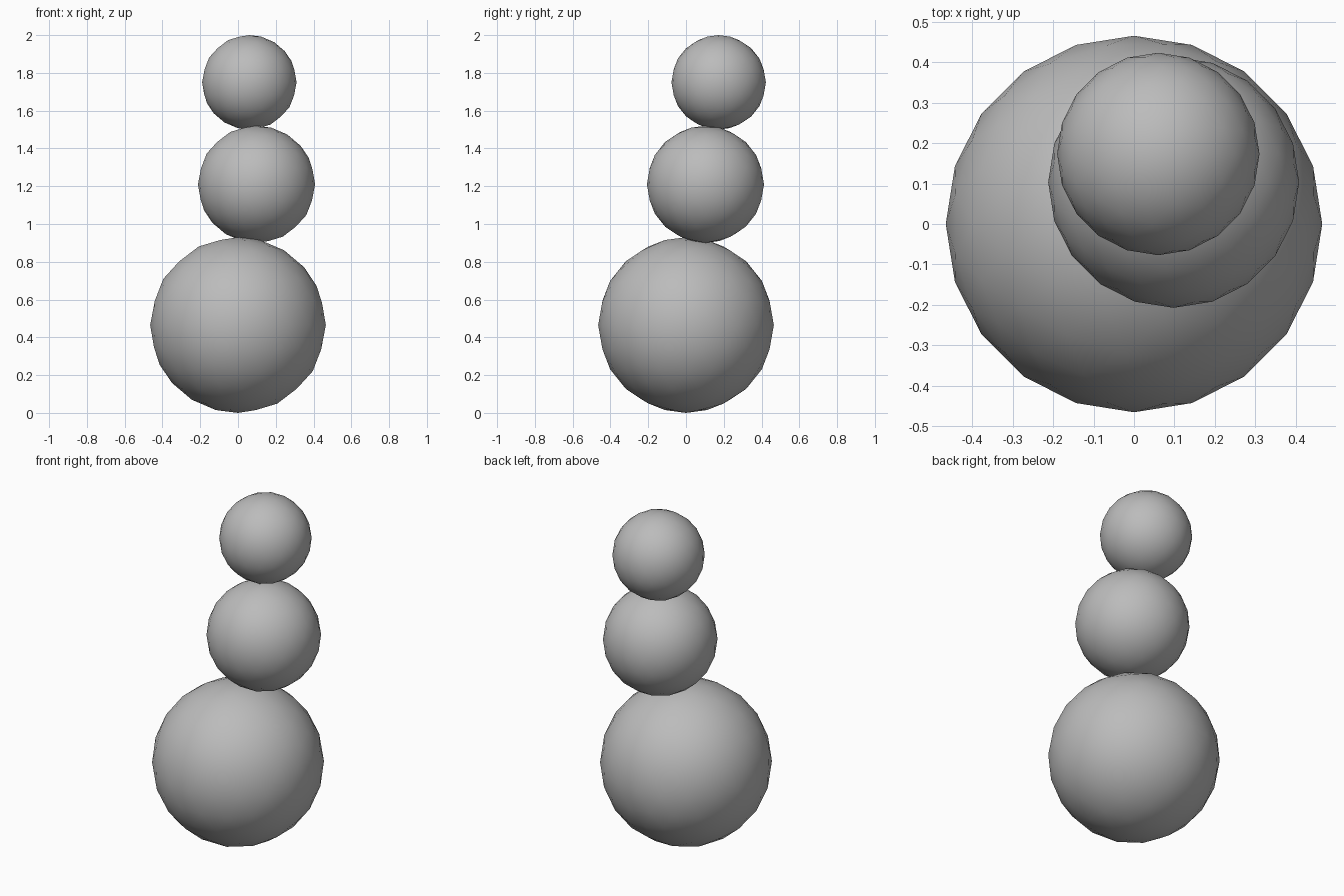
import bpy

if "Cube" in bpy.data.objects:
    bpy.data.objects.remove(bpy.data.objects["Cube"])

# Single flat grey
grey = bpy.data.materials.new("plain grey")
grey.diffuse_color = (0.5, 0.5, 0.5, 1.0)
grey.use_nodes = True
grey.node_tree.nodes["Principled BSDF"].inputs["Base Color"].default_value = grey.diffuse_color


def ball(name, radius, centre):
    """Smooth-shaded low-poly icosphere."""
    bpy.ops.mesh.primitive_ico_sphere_add(subdivisions=3, radius=radius, location=centre)
    obj = bpy.context.object
    obj.name = name
    obj.data.materials.append(grey)
    bpy.ops.object.shade_smooth()
    return obj


# Three balls stacked slightly off-centre, each smaller than the one below
ball("bottom_ball", 0.465, (0.0, 0.0, 0.465))
ball("middle_ball", 0.31, (0.098, 0.103, 1.21))
ball("top_ball", 0.25, (0.06, 0.173, 1.75))
